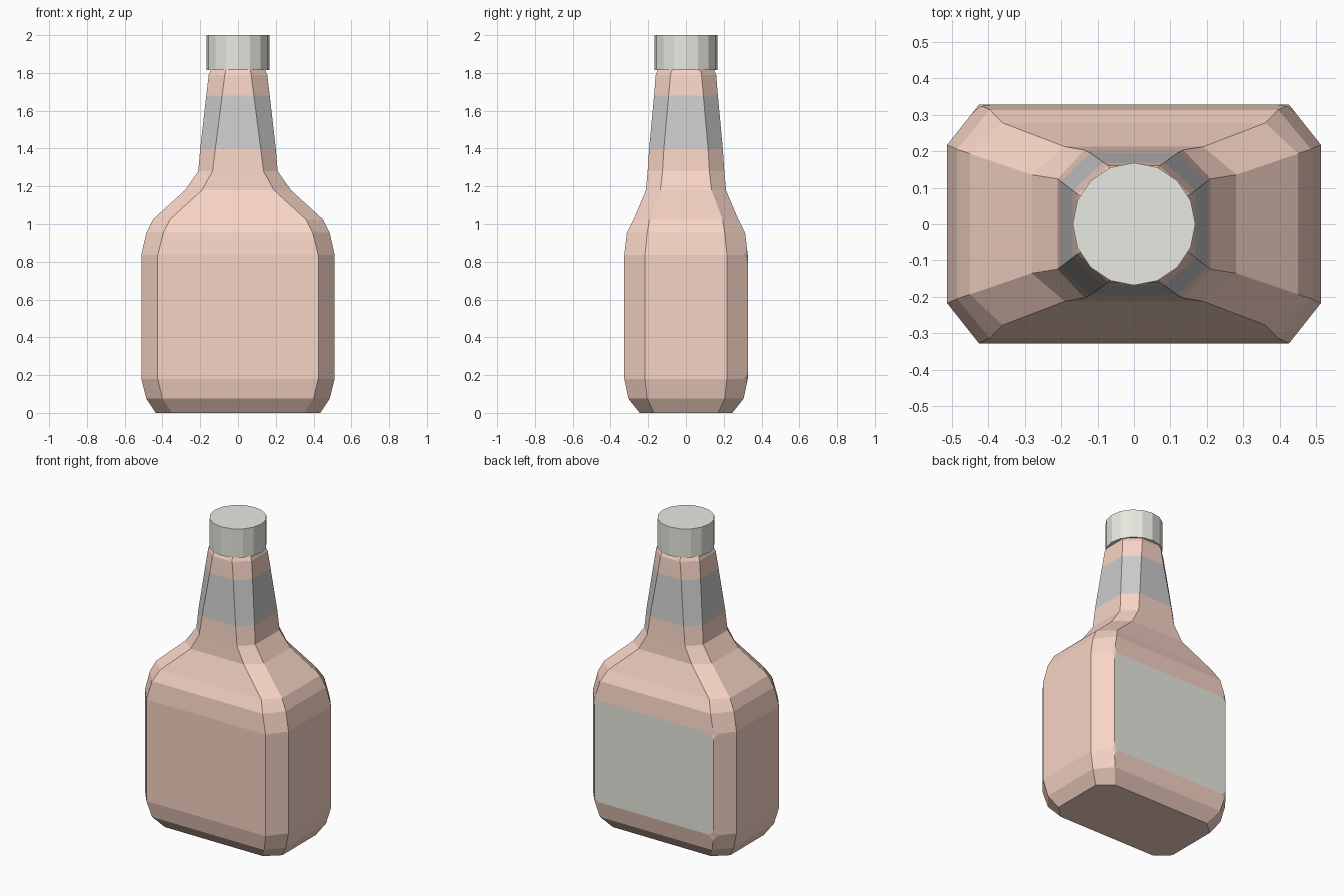
import bpy, bmesh, math
from mathutils import Vector

if "Cube" in bpy.data.objects:
    bpy.data.objects.remove(bpy.data.objects["Cube"])


def material(name, colour):
    m = bpy.data.materials.new(name)
    m.diffuse_color = (*colour, 1)
    m.use_nodes = True
    m.node_tree.nodes["Principled BSDF"].inputs["Base Color"].default_value = m.diffuse_color
    return m


def finish(bm, name, mats):
    bmesh.ops.recalc_face_normals(bm, faces=bm.faces)
    me = bpy.data.meshes.new(name)
    bm.to_mesh(me)
    bm.free()
    for m in mats:
        me.materials.append(m)
    ob = bpy.data.objects.new(name, me)
    bpy.context.collection.objects.link(ob)
    return ob


amber = material("bottle_amber", (0.93, 0.66, 0.56))
grey = material("neck_grey", (0.7, 0.7, 0.7))
cream = material("pale_cream", (0.82, 0.82, 0.76))

# Bottle sections: height, half width, half depth, flat half width, flat half depth
sections = [
    (0.00, 0.435, 0.245, 0.350, 0.170),
    (0.075, 0.485, 0.305, 0.400, 0.205),
    (0.18, 0.512, 0.327, 0.425, 0.217),
    (0.835, 0.512, 0.327, 0.425, 0.217),
    (0.955, 0.485, 0.313, 0.395, 0.205),
    (1.025, 0.450, 0.277, 0.360, 0.193),
    (1.18, 0.280, 0.212, 0.190, 0.135),
    (1.28, 0.210, 0.203, 0.135, 0.124),
    (1.40, 0.200, 0.195, 0.120, 0.117),
    (1.68, 0.168, 0.169, 0.084, 0.092),
    (1.79, 0.155, 0.160, 0.070, 0.082),
    (1.825, 0.140, 0.145, 0.062, 0.074),
]
bm = bmesh.new()
rings = []
for z, hx, hy, ix, iy in sections:
    outline = [(hx, -iy), (hx, iy), (ix, hy), (-ix, hy),
               (-hx, iy), (-hx, -iy), (-ix, -hy), (ix, -hy)]
    rings.append([bm.verts.new((x, y, z)) for x, y in outline])
for k, (a, b) in enumerate(zip(rings, rings[1:])):
    for i in range(8):
        j = (i + 1) % 8
        f = bm.faces.new((a[i], a[j], b[j], b[i]))
        f.material_index = 1 if k == 8 else 0      # grey neck band
bm.faces.new(rings[0][::-1])
bm.faces.new(rings[-1])

# Rounded corners around the rear label panel
corners = [rings[k][i] for k in (2, 3) for i in (2, 3)]
bmesh.ops.bevel(bm, geom=corners, offset=0.045, segments=4, profile=0.5,
                affect='VERTICES')
bm.normal_update()
for f in bm.faces:
    c = f.calc_center_median()
    if c.z < 1.2:
        f.material_index = 0
label = max((f for f in bm.faces if f.calc_center_median().y > 0.32),
            key=lambda f: f.calc_area())
label.material_index = 2
finish(bm, "bottle", [amber, grey, cream])

# Screw cap
bm = bmesh.new()
bmesh.ops.create_cone(bm, cap_ends=True, segments=16, radius1=0.168,
                      radius2=0.168, depth=0.185)
bmesh.ops.translate(bm, verts=bm.verts, vec=Vector((0, 0, 1.9075)))
finish(bm, "cap", [cream])
